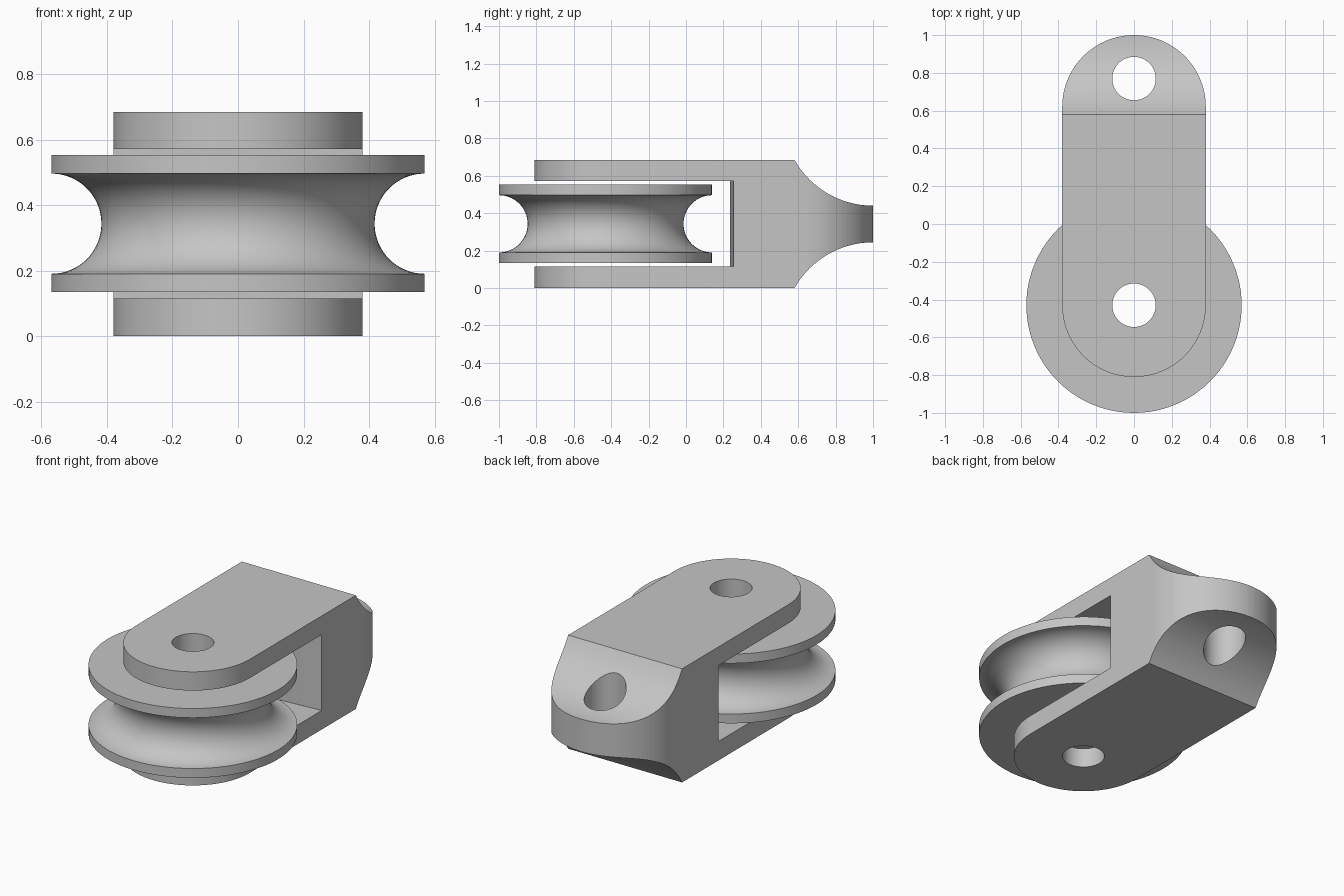
import bpy
import bmesh
from math import sin, cos, pi, sqrt, radians
from mathutils import Vector, Matrix

if "Cube" in bpy.data.objects:
    bpy.data.objects.remove(bpy.data.objects["Cube"], do_unlink=True)

HEIGHT, MID = 0.685, 0.3425
HALF_W = 0.38            # bracket half width and end radius
AXLE_Y, EYE_Y = -0.43, 0.77
HOLE_R = 0.115

grey = bpy.data.materials.new("light_grey")
grey.use_nodes = True
grey.diffuse_color = (0.56, 0.56, 0.56, 1)
grey.node_tree.nodes["Principled BSDF"].inputs["Base Color"].default_value = (0.56, 0.56, 0.56, 1)


def arc(cx, cy, r, start, end, n):
    """Points along an arc, angles in degrees."""
    steps = [radians(start + (end - start) * i / n) for i in range(n + 1)]
    return [(cx + r * cos(a), cy + r * sin(a)) for a in steps]


def finish(bm, name):
    bmesh.ops.recalc_face_normals(bm, faces=bm.faces)
    mesh = bpy.data.meshes.new(name)
    bm.to_mesh(mesh)
    bm.free()
    mesh.materials.append(grey)
    obj = bpy.data.objects.new(name, mesh)
    bpy.context.collection.objects.link(obj)
    return obj


def prism(name, outline, low, high, axis="z"):
    """Extrude an xy outline along z, or a yz outline along x."""
    place = (lambda p: (p[0], p[1], low)) if axis == "z" else (lambda p: (low, p[0], p[1]))
    bm = bmesh.new()
    face = bm.faces.new([bm.verts.new(place(p)) for p in outline])
    moved = bmesh.ops.extrude_face_region(bm, geom=[face])["geom"]
    step = Vector((0, 0, high - low)) if axis == "z" else Vector((high - low, 0, 0))
    bmesh.ops.translate(bm, vec=step, verts=[v for v in moved if isinstance(v, bmesh.types.BMVert)])
    return finish(bm, name)


def activate(obj):
    bpy.ops.object.select_all(action="DESELECT")
    obj.select_set(True)
    bpy.context.view_layer.objects.active = obj


def combine(obj, cutter, operation):
    cutter.hide_render = True
    mod = obj.modifiers.new("cut", "BOOLEAN")
    mod.operation, mod.object, mod.solver = operation, cutter, "EXACT"
    activate(obj)
    bpy.ops.object.modifier_apply(modifier=mod.name)
    bpy.data.objects.remove(cutter, do_unlink=True)


def smooth(obj):
    activate(obj)
    bpy.ops.object.shade_smooth_by_angle(angle=radians(30))


# Bracket: side profile with scooped tail, trimmed to a round-ended plan
tail_half, tail_y = 0.098, 0.58
rise, run = MID - tail_half, 1 - tail_y
scoop_r = (run ** 2 + rise ** 2) / (2 * rise)
scoop = []
for i in range(25):
    y = tail_y + run * sin(i / 24 * pi / 2)
    scoop.append((y, tail_half + scoop_r - sqrt(scoop_r ** 2 - (1 - y) ** 2)))
upper = [(-1.1, MID)] + scoop + [(1.1, tail_half)]
side = [(y, MID + h) for y, h in upper] + [(y, MID - h) for y, h in reversed(upper)]
bracket = prism("bracket", side, -0.6, 0.6, "x")

plan = arc(0, 1 - HALF_W, HALF_W, 0, 180, 48) + arc(0, AXLE_Y, HALF_W, 180, 360, 48)
combine(bracket, prism("plan_trim", plan, -0.2, 0.9), "INTERSECT")

# Slot for the wheel, its rear wall slightly angled on one side
slot = [(-0.6, -1.2), (0.6, -1.2), (0.6, 0.272), (HALF_W, 0.255), (0.12, 0.235), (-0.6, 0.235)]
combine(bracket, prism("slot_cutter", slot, 0.115, 0.572), "DIFFERENCE")

# Axle hole and tail eye
for y in (AXLE_Y, EYE_Y):
    hole = arc(0, y, HOLE_R, 0, 360, 48)[:-1]
    combine(bracket, prism("hole_cutter", hole, -0.2, 0.9), "DIFFERENCE")
smooth(bracket)

# Grooved wheel: revolved section with a half-round groove
WHEEL_R, GROOVE_R, WHEEL_HALF = 0.57, 0.153, 0.209
section = [(HOLE_R, -WHEEL_HALF), (WHEEL_R, -WHEEL_HALF)]
section += arc(WHEEL_R, 0, GROOVE_R, 270, 90, 32)
section += [(WHEEL_R, WHEEL_HALF), (HOLE_R, WHEEL_HALF)]
bm = bmesh.new()
verts = [bm.verts.new((r, 0, z)) for r, z in section]
edges = [bm.edges.new((a, b)) for a, b in zip(verts, verts[1:] + verts[:1])]
bmesh.ops.spin(bm, geom=verts + edges, cent=(0, 0, 0), axis=(0, 0, 1),
               angle=2 * pi, steps=96, use_merge=False)
bmesh.ops.remove_doubles(bm, verts=bm.verts, dist=0.0001)
bm.transform(Matrix.Translation((0, AXLE_Y, MID + 0.001)))
smooth(finish(bm, "grooved_wheel"))
